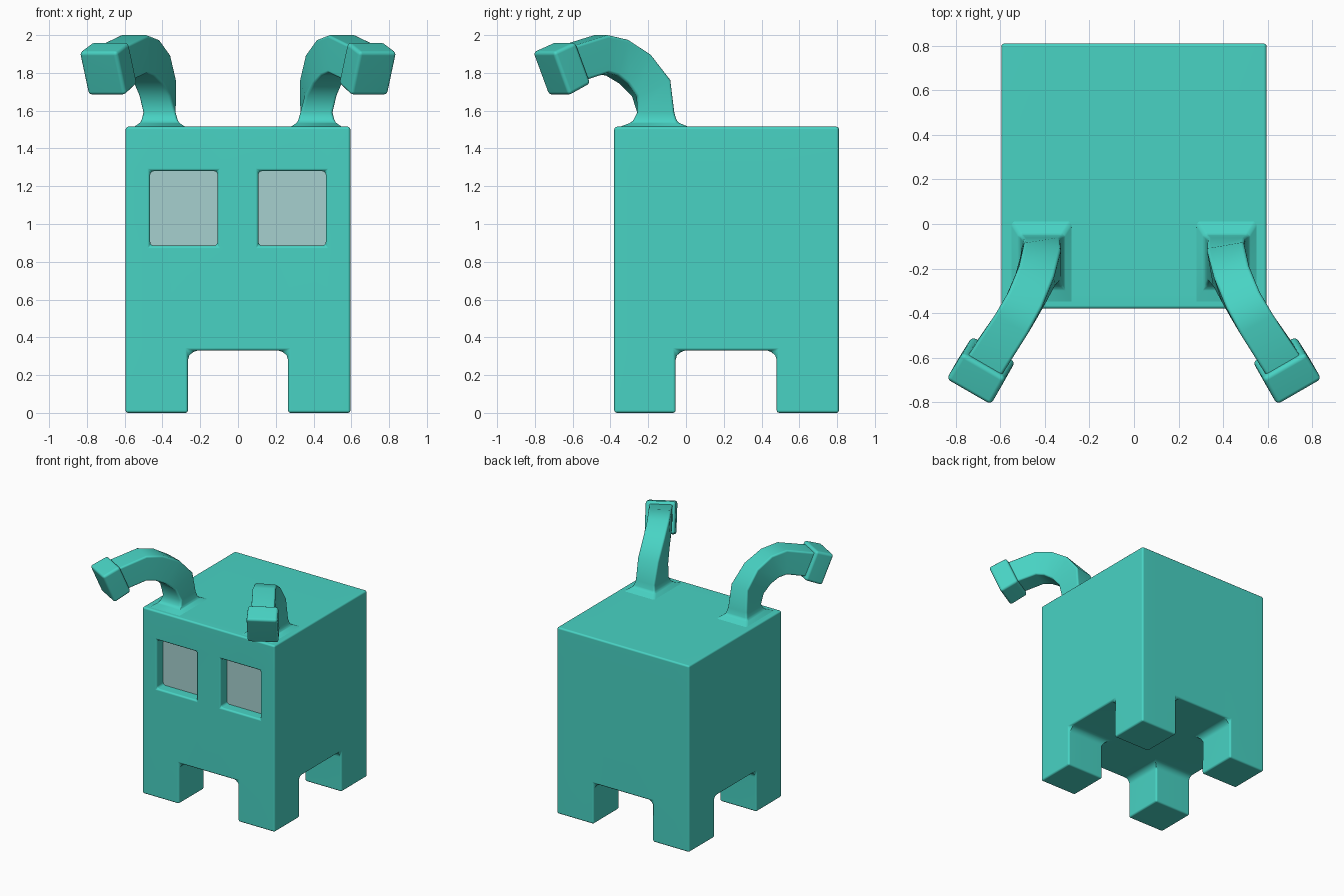
import bpy, bmesh, math
from mathutils import Vector

if "Cube" in bpy.data.objects:
    bpy.data.objects.remove(bpy.data.objects["Cube"])


def material(name, rgb):
    m = bpy.data.materials.new(name)
    m.diffuse_color = (*rgb, 1)
    m.use_nodes = True
    m.node_tree.nodes["Principled BSDF"].inputs["Base Color"].default_value = m.diffuse_color
    return m


TEAL = material("teal", (0.065, 0.65, 0.55))
GLASS = material("pale grey", (0.38, 0.63, 0.62))


def finish(bm, name, mat, width, limit='ANGLE'):
    """Turn a bmesh into a softly bevelled, smooth shaded object."""
    bmesh.ops.remove_doubles(bm, verts=bm.verts, dist=1e-5)
    bmesh.ops.recalc_face_normals(bm, faces=bm.faces)
    if limit == 'WEIGHT':
        weight = bm.edges.layers.float.new("bevel_weight_edge")
        for e in bm.edges:
            if e.calc_face_angle() > 1:
                z = sum(v.co.z for v in e.verts) / 2
                if e.is_convex:
                    e[weight] = 0.28
                elif z < 0.4:
                    e[weight] = 1.0          # rounded tops of the leg gaps
                elif abs(e.verts[0].co.y - e.verts[1].co.y) > 0.01:
                    e[weight] = 0.4          # rounded eye socket corners
    me = bpy.data.meshes.new(name)
    bm.to_mesh(me)
    bm.free()
    me.materials.append(mat)
    ob = bpy.data.objects.new(name, me)
    bpy.context.collection.objects.link(ob)
    bpy.ops.object.select_all(action='DESELECT')
    bpy.context.view_layer.objects.active = ob
    ob.select_set(True)
    if width:
        bev = ob.modifiers.new("bevel", 'BEVEL')
        bev.width, bev.segments, bev.limit_method = width, 3, limit
        bev.angle_limit = math.radians(40)
        bpy.ops.object.modifier_apply(modifier="bevel")
        bpy.ops.object.shade_smooth_by_angle(angle=math.radians(42))
        wn = ob.modifiers.new("normals", 'WEIGHTED_NORMAL')
        wn.keep_sharp = True
    return ob


# Body with four legs and two eye sockets, as a grid of filled cells
XS = [-0.595, -0.465, -0.265, -0.108, 0.108, 0.265, 0.465, 0.595]
YS = [-0.38, -0.29, -0.055, 0.48, 0.81]
ZS = [0, 0.33, 0.885, 1.28, 1.515]


def filled(i, j, k):
    if not (0 <= i < len(XS) - 1 and 0 <= j < len(YS) - 1 and 0 <= k < len(ZS) - 1):
        return False
    if k == 0:
        return i in (0, 1, 5, 6) and j != 2
    socket = k == 2 and j == 0 and i in (1, 2, 4, 5)
    return not socket


bm = bmesh.new()
for i in range(len(XS) - 1):
    for j in range(len(YS) - 1):
        for k in range(len(ZS) - 1):
            if not filled(i, j, k):
                continue
            for axis in range(3):
                for side in (0, 1):
                    n = [i, j, k]
                    n[axis] += 2 * side - 1
                    if filled(*n):
                        continue
                    quad = []
                    for a, b in ((0, 0), (1, 0), (1, 1), (0, 1)):
                        c = [i, j, k]
                        c[axis] += side
                        c[(axis + 1) % 3] += a
                        c[(axis + 2) % 3] += b
                        quad.append(bm.verts.new((XS[c[0]], YS[c[1]], ZS[c[2]])))
                    bm.faces.new(quad)
finish(bm, "body", TEAL, 0.05, 'WEIGHT')


def loft(sections, sx):
    """Skin rectangles given as x, y, z, yaw, pitch, half width, half height."""
    bm = bmesh.new()
    rings = []
    for x, y, z, yaw, pitch, hw, hh in sections:
        w, p = math.radians(yaw), math.radians(pitch)
        fwd = Vector((sx * math.sin(w), -math.cos(w), 0))
        across = Vector((math.cos(w), sx * math.sin(w), 0))
        up = Vector((0, 0, math.sin(p))) - fwd * math.cos(p)
        c = Vector((sx * x, y, z))
        rings.append([bm.verts.new(c + across * a * hw + up * b * hh)
                      for a, b in ((-1, -1), (1, -1), (1, 1), (-1, 1))])
    for r, s in zip(rings, rings[1:]):
        for n in range(4):
            m = (n + 1) % 4
            bm.faces.new((r[n], r[m], s[m], s[n]))
    bm.faces.new(rings[0])
    bm.faces.new(rings[-1])
    return bm


# Curved antenna stalk with a flared foot, and its block tip
STALK = [
    (0.415, -0.170, 1.505, 0, 0, 0.150, 0.205),
    (0.415, -0.165, 1.540, 0, 0, 0.098, 0.118),
    (0.415, -0.160, 1.590, 0, 0, 0.085, 0.098),
    (0.425, -0.185, 1.720, 10, 25, 0.085, 0.100),
    (0.455, -0.270, 1.820, 18, 50, 0.083, 0.100),
    (0.500, -0.365, 1.880, 25, 72, 0.083, 0.100),
    (0.550, -0.450, 1.900, 29, 90, 0.085, 0.100),
    (0.675, -0.640, 1.840, 30, 113, 0.088, 0.098),
]
TIP = [
    (0.650, -0.597, 1.854, 30, 113, 0.112, 0.120),
    (0.720, -0.715, 1.795, 30, 113, 0.115, 0.125),
]

for side, sx in (("left", -1), ("right", 1)):
    finish(loft(STALK, sx), side + "_antenna_stalk", TEAL, 0.014)
    finish(loft(TIP, sx), side + "_antenna_tip", TEAL, 0.02)
    # Eye pane at the back of the socket
    bm = bmesh.new()
    bmesh.ops.create_cube(bm, size=1)
    bmesh.ops.scale(bm, vec=(0.357, 0.008, 0.395), verts=bm.verts)
    bmesh.ops.translate(bm, vec=(sx * 0.2865, -0.292, 1.0825), verts=bm.verts)
    finish(bm, side + "_eye", GLASS, 0)
